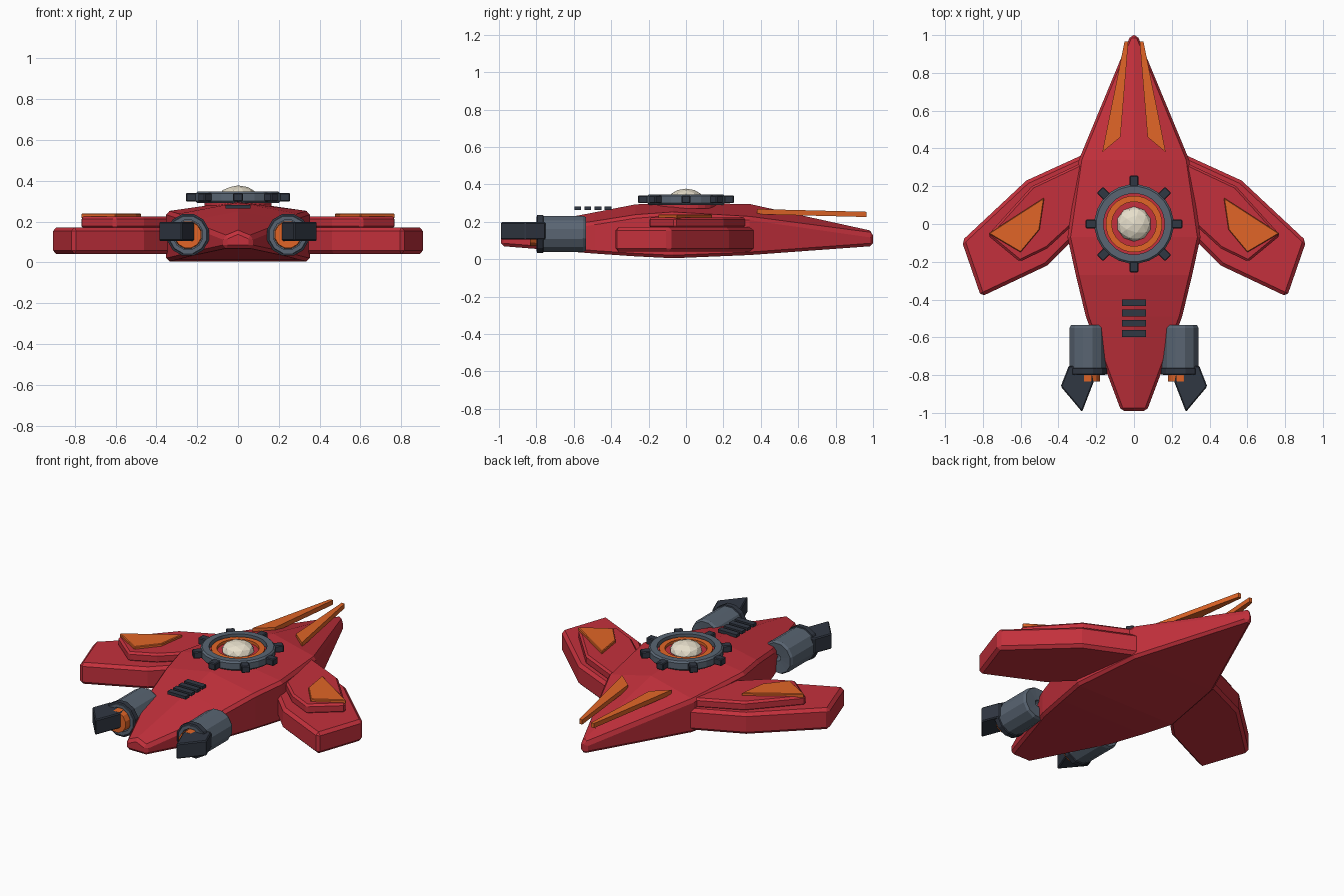
import bpy, bmesh
from math import sin, cos, pi, radians
from mathutils import Matrix, Vector

if "Cube" in bpy.data.objects:
    bpy.data.objects.remove(bpy.data.objects["Cube"])


def material(name, color):
    m = bpy.data.materials.new(name)
    m.diffuse_color = (*color, 1)
    m.use_nodes = True
    m.node_tree.nodes["Principled BSDF"].inputs["Base Color"].default_value = m.diffuse_color
    return m


RED = material("red_paint", (0.55, 0.03, 0.045))
ORANGE = material("orange_paint", (0.75, 0.13, 0.02))
STEEL = material("steel", (0.10, 0.13, 0.17))
DARK = material("dark_metal", (0.03, 0.038, 0.055))
CREAM = material("cream_glass", (0.80, 0.74, 0.60))


def finish(bm, name, mat, bevel=0.0, mirror=False):
    bmesh.ops.recalc_face_normals(bm, faces=bm.faces)
    me = bpy.data.meshes.new(name)
    bm.to_mesh(me)
    bm.free()
    ob = bpy.data.objects.new(name, me)
    bpy.context.collection.objects.link(ob)
    me.materials.append(mat)
    if bevel:
        b = ob.modifiers.new("bevel", "BEVEL")
        b.width, b.segments, b.limit_method = bevel, 1, "ANGLE"
        b.angle_limit = radians(35)
    if mirror:
        ob.modifiers.new("mirror", "MIRROR").use_mirror_merge = False
    return ob


def loft(name, rings, mat, closed=False, **kw):
    """Skin a list of equal-length rings; cap the ends unless closed."""
    bm = bmesh.new()
    vs = [[bm.verts.new(p) for p in r] for r in rings]
    n = len(vs[0])
    for i in range(len(vs) if closed else len(vs) - 1):
        a, b = vs[i], vs[(i + 1) % len(vs)]
        for j in range(n):
            k = (j + 1) % n
            bm.faces.new((a[j], a[k], b[k], b[j]))
    if not closed:
        bm.faces.new(vs[0])
        bm.faces.new(vs[-1])
    return finish(bm, name, mat, **kw)


def plate(name, outline, z0, z1, mat, tilt=0.0, **kw):
    """Extruded outline; tilt lowers z per unit of y."""
    y0 = outline[0][1]
    rings = [[(x, y, z - tilt * (y - y0)) for x, y in outline] for z in (z0, z1)]
    return loft(name, rings, mat, **kw)


def lathe(name, profile, n, mat, center, axis="Z", closed=True, **kw):
    """Revolve an (r, h) profile around Z or Y through center."""
    rings = []
    for r, h in profile:
        ring = []
        for i in range(n):
            a = 2 * pi * (i + 0.5) / n
            c, s = r * cos(a), r * sin(a)
            p = (c, s, h) if axis == "Z" else (c, h, s)
            ring.append(Vector(center) + Vector(p))
        rings.append(ring)
    return loft(name, rings, mat, closed=closed, **kw)


def box(bm, size, matrix):
    bmesh.ops.create_cube(bm, size=1, matrix=matrix @ Matrix.Diagonal((*size, 1)))


# Hull: y, half width, bottom, shoulder, ridge
sections = [(1.0, 0.018, 0.07, 0.13, 0.15), (0.34, 0.292, 0.022, 0.225, 0.295),
            (-0.07, 0.352, 0.005, 0.25, 0.30), (-0.27, 0.308, 0.015, 0.235, 0.293),
            (-0.49, 0.255, 0.03, 0.20, 0.25), (-0.99, 0.068, 0.07, 0.125, 0.155)]
loft("hull", [[(-w, y, b), (w, y, b), (w, y, s), (0, y, t), (-w, y, s)]
              for y, w, b, s, t in sections], RED, bevel=0.016)

# Wings: thick lower panel, raised upper panel, orange inlay
plate("wing", [(0.20, 0.38), (0.285, 0.36), (0.57, 0.23), (0.912, -0.09),
               (0.81, -0.385), (0.46, -0.22), (0.33, -0.09), (0.20, -0.05)],
      0.04, 0.172, RED, bevel=0.018, mirror=True)
plate("wing_upper_panel", [(0.20, 0.34), (0.285, 0.32), (0.54, 0.20), (0.775, -0.06),
                           (0.605, -0.20), (0.46, -0.13), (0.34, -0.02), (0.20, 0.0)],
      0.165, 0.224, RED, bevel=0.012, mirror=True)
plate("wing_inlay", [(0.475, 0.14), (0.77, -0.05), (0.60, -0.15), (0.50, -0.03)][::-1],
      0.215, 0.24, ORANGE, bevel=0.004, mirror=True)

# Long orange blades over the nose
plate("nose_blade", [(0.168, 0.38), (0.072, 0.46), (0.03, 0.965), (0.05, 0.965)],
      0.24, 0.268, ORANGE, tilt=0.025, mirror=True)

# Turret ring with eight lugs, orange inner ring and faceted dome
lathe("turret_ring", [(0.162, 0.29), (0.20, 0.29), (0.21, 0.30), (0.21, 0.337),
                      (0.20, 0.347), (0.162, 0.347)], 24, STEEL, (0, 0, 0))
lathe("turret_inner_ring", [(0.118, 0.29), (0.15, 0.29), (0.15, 0.335), (0.118, 0.335)],
      24, ORANGE, (0, 0, 0))
lathe("turret_base", [(0.165, 0.27), (0.165, 0.318)], 24, RED, (0, 0, 0), closed=False)
bm = bmesh.new()
for i in range(8):
    box(bm, (0.06, 0.048, 0.042),
        Matrix.Rotation(i * pi / 4, 4, "Z") @ Matrix.Translation((0.226, 0, 0.32)))
finish(bm, "turret_lugs", DARK, bevel=0.005)
bm = bmesh.new()
bmesh.ops.create_icosphere(bm, subdivisions=2, radius=1,
                           matrix=Matrix.Translation((0, 0, 0.325)) @ Matrix.Diagonal((0.092, 0.092, 0.052, 1)))
finish(bm, "turret_dome", CREAM)

# Vent slats on the rear deck
bm = bmesh.new()
for i in range(4):
    box(bm, (0.125, 0.036, 0.018), Matrix.Translation((0, -0.417 - i * 0.054, 0.272)))
finish(bm, "vent_slats", DARK)

# Engines: nacelle tube, collar, glowing core and swept tail fin
EC = (0.245, 0, 0.135)
lathe("engine_nacelle", [(0.02, -0.54), (0.092, -0.535), (0.10, -0.55), (0.10, -0.78), (0.094, -0.80),
                         (0.074, -0.80), (0.074, -0.74), (0.02, -0.74)],
      12, STEEL, EC, axis="Y", mirror=True)
lathe("engine_collar", [(0.096, -0.76), (0.106, -0.765), (0.106, -0.795), (0.096, -0.798)],
      12, DARK, EC, axis="Y", mirror=True)
lathe("engine_core", [(0.07, -0.70), (0.066, -0.835)], 12, ORANGE, EC, axis="Y",
      closed=False, mirror=True)
plate("tail_fin", [(0.22, -0.76), (0.345, -0.75), (0.388, -0.86), (0.275, -0.995), (0.215, -0.84)],
      0.105, 0.198, DARK, bevel=0.006, mirror=True)
